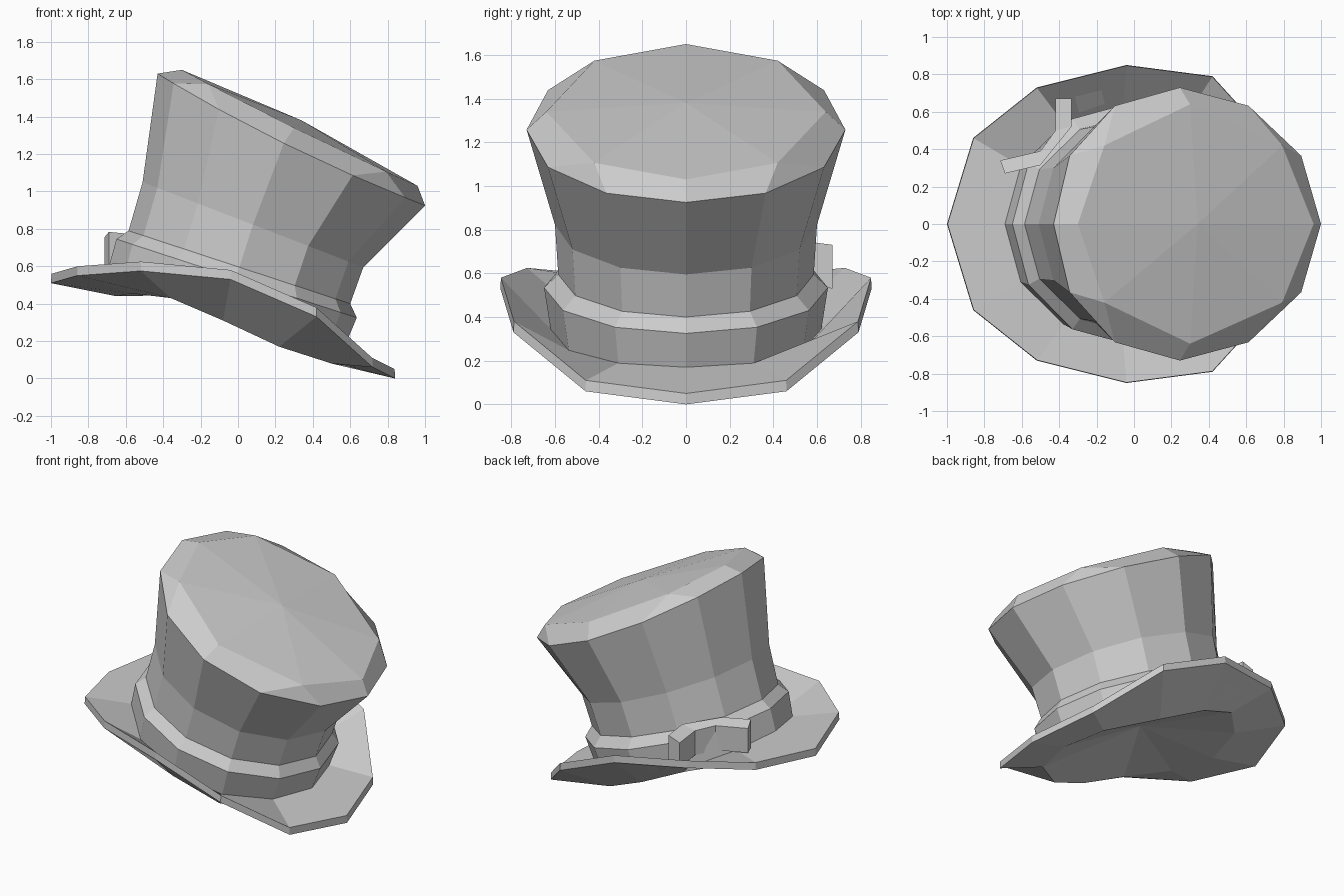
import bpy
import bmesh
from math import sin, cos, pi, radians

if "Cube" in bpy.data.objects:
    bpy.data.objects.remove(bpy.data.objects["Cube"])

N = 12
EVEN = [360 * i / N for i in range(N)]
# Eight distinct corners: doubled angles are merged after lofting
EIGHT = [0, 41, 41, 90, 139, 139, 180, 221, 221, 270, 319, 319]


def tilted_ring(front, back, width, lean=0.0, sag=0.0, angles=EVEN):
    """Tilted ring running from its +x point to its -x point (x, z)."""
    cx, cz = (front[0] + back[0]) / 2, (front[1] + back[1]) / 2
    rx, rz = (front[0] - back[0]) / 2, (front[1] - back[1]) / 2
    ring = []
    for deg in angles:
        a = radians(deg)
        s2 = sin(a) ** 2
        ring.append((cx + rx * cos(a) - lean * s2, width * sin(a),
                     cz + rz * cos(a) - sag * s2))
    return ring


def mirrored_ring(half):
    """Close a half outline (y >= 0) by mirroring it across y."""
    return half + [(x, -y, z) for x, y, z in half[-2:0:-1]]


def make_object(name, verts, faces, solid=False):
    mesh = bpy.data.meshes.new(name)
    mesh.from_pydata(verts, [], faces)
    bm = bmesh.new()
    bm.from_mesh(mesh)
    bmesh.ops.remove_doubles(bm, verts=bm.verts, dist=0.0005)
    if solid:
        bmesh.ops.recalc_face_normals(bm, faces=bm.faces)
    bm.to_mesh(mesh)
    bm.free()
    obj = bpy.data.objects.new(name, mesh)
    bpy.context.collection.objects.link(obj)
    return obj


def loft(name, rings, top=None, bottom=None):
    """Skin rings from top to bottom, optionally closing with centre fans."""
    verts = [v for r in rings for v in r]
    faces = []
    for k in range(len(rings) - 1):
        for i in range(N):
            j = (i + 1) % N
            a, b = k * N, (k + 1) * N
            faces.append((a + i, b + i, b + j, a + j))
    if top:
        verts.append(top)
        faces += [(len(verts) - 1, i, (i + 1) % N) for i in range(N)]
    if bottom:
        verts.append(bottom)
        base = (len(rings) - 1) * N
        faces += [(len(verts) - 1, base + (i + 1) % N, base + i) for i in range(N)]
    return make_object(name, verts, faces)


# Shared rings where the parts meet
crown_base = tilted_ring((0.60, 0.40), (-0.585, 0.79), 0.585)
band_base = tilted_ring((0.57, 0.17), (-0.69, 0.60), 0.62, sag=0.04)

# Flared crown with a chamfered, slightly domed top
loft("crown", [
    tilted_ring((0.96, 1.03), (-0.30, 1.65), 0.64, lean=0.03, angles=EIGHT),
    tilted_ring((1.00, 0.925), (-0.43, 1.63), 0.73, lean=0.04, sag=0.02),
    tilted_ring((0.67, 0.595), (-0.51, 1.05), 0.60),
    crown_base,
], top=(0.34, 0.0, 1.38))

# Hat band with sloped upper edge
loft("hat_band", [
    crown_base,
    tilted_ring((0.635, 0.325), (-0.65, 0.745), 0.65),
    band_base,
])

# Brim with curled-up sides and a hollowed underside
edge = mirrored_ring([(0.84, 0, 0), (0.72, 0.46, 0.06), (0.42, 0.79, 0.33),
                      (-0.04, 0.85, 0.53), (-0.52, 0.73, 0.575),
                      (-0.86, 0.46, 0.55), (-1.0, 0, 0.51)])
underside = mirrored_ring([(0.57, 0, 0.07), (0.50, 0.30, 0.08), (0.22, 0.52, 0.17),
                           (-0.08, 0.60, 0.31), (-0.36, 0.53, 0.43),
                           (-0.57, 0.31, 0.455), (-0.65, 0, 0.44)])
edge_top = [(x * 0.997, y * 0.997, z + 0.05) for x, y, z in edge]
loft("brim", [band_base, edge_top, edge, underside], bottom=(-0.05, 0, 0.45))

# Bent ribbon tab on the rear side of the band
outer = [(-0.715, 0.34), (-0.50, 0.39), (-0.42, 0.50), (-0.42, 0.67)]
inner = [(-0.69, 0.27), (-0.50, 0.315), (-0.335, 0.52), (-0.335, 0.67)]
drop = [0.02, 0, 0, 0.02]
verts, faces = [], []
for (ox, oy), (ix, iy), d in zip(outer, inner, drop):
    top = 0.675 - 0.18 * ox - d
    verts += [(ox, oy, top - 0.20), (ox, oy, top - 0.03), (ix, iy, top), (ix, iy, top - 0.20)]
for k in range(3):
    for i in range(4):
        a, b, j = k * 4, k * 4 + 4, (i + 1) % 4
        faces.append((a + i, b + i, b + j, a + j))
faces += [(0, 1, 2, 3), (15, 14, 13, 12)]
make_object("ribbon_tab", verts, faces, solid=True)
